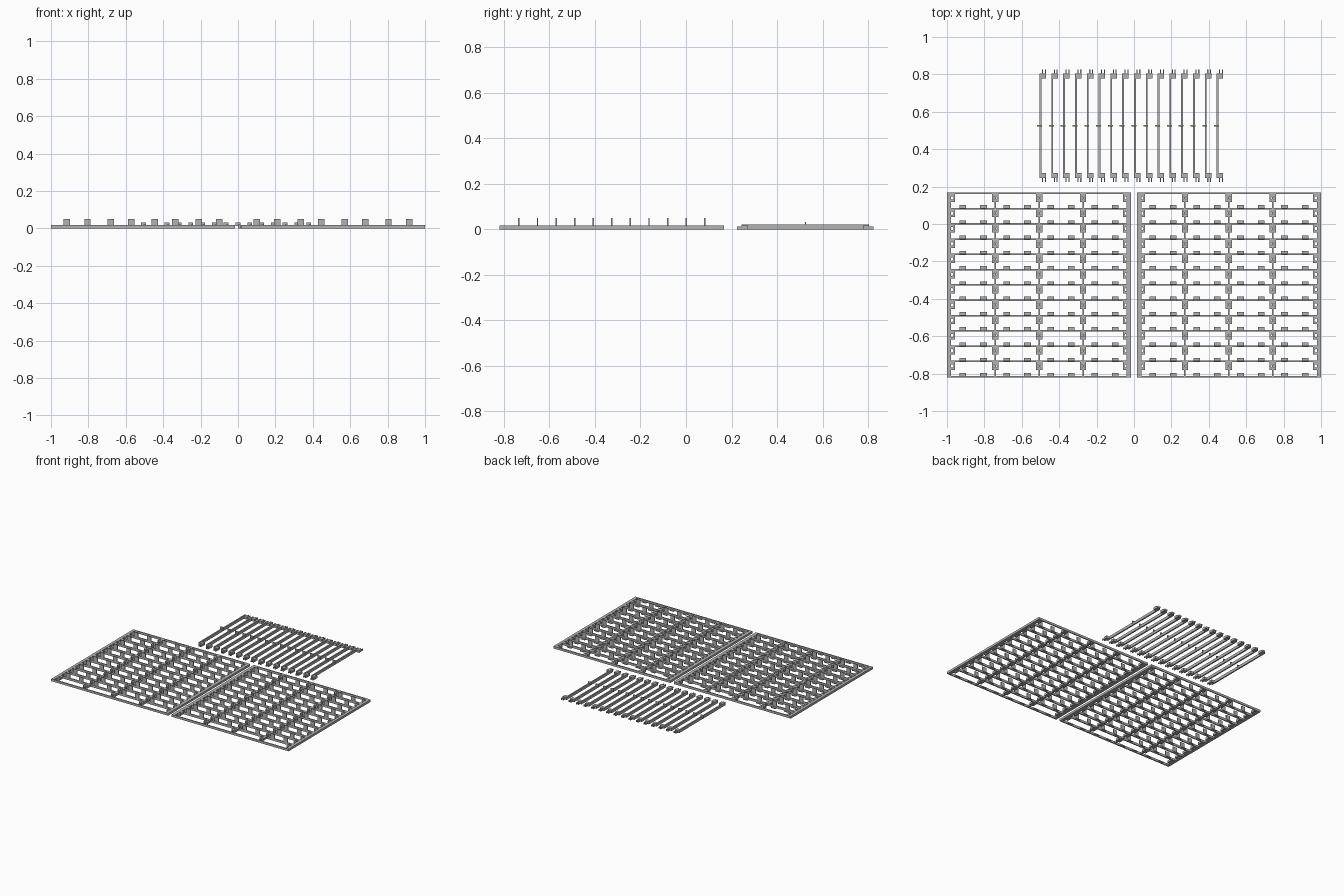
import bpy, bmesh, math
from mathutils import Vector

cube = bpy.data.objects.get("Cube")
if cube:
    bpy.data.objects.remove(cube, do_unlink=True)

grey = bpy.data.materials.new("plain_grey")
grey.use_nodes = True
grey.diffuse_color = (0.45, 0.45, 0.45, 1)
grey.node_tree.nodes["Principled BSDF"].inputs["Base Color"].default_value = (0.45, 0.45, 0.45, 1)


def box(bm, x0, x1, y0, y1, z0, z1):
    vs = bmesh.ops.create_cube(bm, size=1)["verts"]
    for v in vs:
        v.co = Vector((x1 if v.co.x > 0 else x0, y1 if v.co.y > 0 else y0, z1 if v.co.z > 0 else z0))


def holed_plate(bm, cx, cy, hx, hy, radius, z0, z1, n=16):
    """Rectangular plate with a round hole through it."""
    rings = []
    for i in range(n):
        a = math.tau * (i + 0.5) / n + math.pi / n
        c, s = math.cos(a), math.sin(a)
        k = 1 / max(abs(c), abs(s))
        outer, inner = (c * k * hx, s * k * hy), (c * radius, s * radius)
        rings.append([bm.verts.new((cx + p[0], cy + p[1], z))
                      for p, z in ((outer, z0), (outer, z1), (inner, z1), (inner, z0))])
    for i in range(n):
        a, b = rings[i], rings[(i + 1) % n]
        for j in range(4):
            k = (j + 1) % 4
            bm.faces.new((a[j], b[j], b[k], a[k]))


def finish(name, bm, mirror=False):
    bmesh.ops.recalc_face_normals(bm, faces=bm.faces)
    mesh = bpy.data.meshes.new(name)
    bm.to_mesh(mesh)
    bm.free()
    mesh.materials.append(grey)
    ob = bpy.data.objects.new(name, mesh)
    bpy.context.collection.objects.link(ob)
    if mirror:
        ob.modifiers.new("Mirror", "MIRROR").use_mirror_merge = False
    return ob


INNER, OUTER, FRONT, BACK, TOP = 0.015, 1.0, -0.82, 0.168, 0.017
ROWS, BAYS = 12, 4
row_pitch = (BACK - FRONT - 0.008) / ROWS
bay = 0.235
mid = (INNER + OUTER) / 2
slats = [FRONT + 0.004 + row_pitch * i for i in range(ROWS + 1)]
columns = [mid + bay * i for i in (-1, 0, 1)]

# Side rails of the panels
bm = bmesh.new()
box(bm, INNER, INNER + 0.024, FRONT, BACK, 0, TOP)
box(bm, OUTER - 0.022, OUTER, FRONT, BACK, 0, TOP)
finish("side_rails", bm, True)

# Cross slats, including the front and back edges
bm = bmesh.new()
for y in slats:
    box(bm, INNER, OUTER, y - 0.004, y + 0.004, 0, TOP)
finish("cross_slats", bm, True)

# Thin column bars joining the slats
bm = bmesh.new()
for x in columns:
    box(bm, x - 0.004, x + 0.004, FRONT, BACK, 0, TOP - 0.002)
finish("column_bars", bm, True)

# Holed lugs on rails and columns, one for each row
bm = bmesh.new()
for y in slats[1:]:
    for x in [INNER + 0.026, OUTER - 0.026] + columns:
        holed_plate(bm, x, y - 0.025, 0.017, 0.021, 0.009, 0, TOP)
finish("screw_lugs", bm, True)

# Foot flanges and upright tabs, two for each bay
bm = bmesh.new()
for i in range(BAYS):
    for side in (-1, 1):
        x = mid + bay * (i - 1.5) + side * 0.055
        for k, y in enumerate(slats[:-1]):
            box(bm, x - 0.018, x + 0.018, y, y + 0.019, 0, 0.006)
            if k:
                box(bm, x - 0.017, x + 0.017, y - 0.003, y + 0.003, 0, 0.05)
finish("clip_tabs", bm, True)

# Separate rods with end blocks, prongs and a centre pin
rods, blocks, prongs, pins = (bmesh.new() for _ in range(4))
MIDDLE = 0.525
for i in range(16):
    x = -0.5 + 0.0631 * i
    box(rods, x - 0.005, x + 0.005, MIDDLE - 0.28, MIDDLE + 0.28, 0, 0.021)
    box(pins, x - 0.018, x + 0.008, MIDDLE - 0.003, MIDDLE + 0.003, 0.012, 0.032)
    for s in (-1, 1):
        ya, yb, yc = sorted((MIDDLE + s * 0.252, MIDDLE + s * 0.28)), MIDDLE + s * 0.278, MIDDLE + s * 0.3
        box(blocks, x, x + 0.03, ya[0], ya[1], 0, 0.018)
        for dx in (0.011, 0.026):
            box(prongs, x + dx - 0.003, x + dx + 0.003, min(yb, yc), max(yb, yc), 0, 0.012)
finish("rods", rods)
finish("rod_end_blocks", blocks)
finish("rod_prongs", prongs)
finish("rod_centre_pins", pins)
